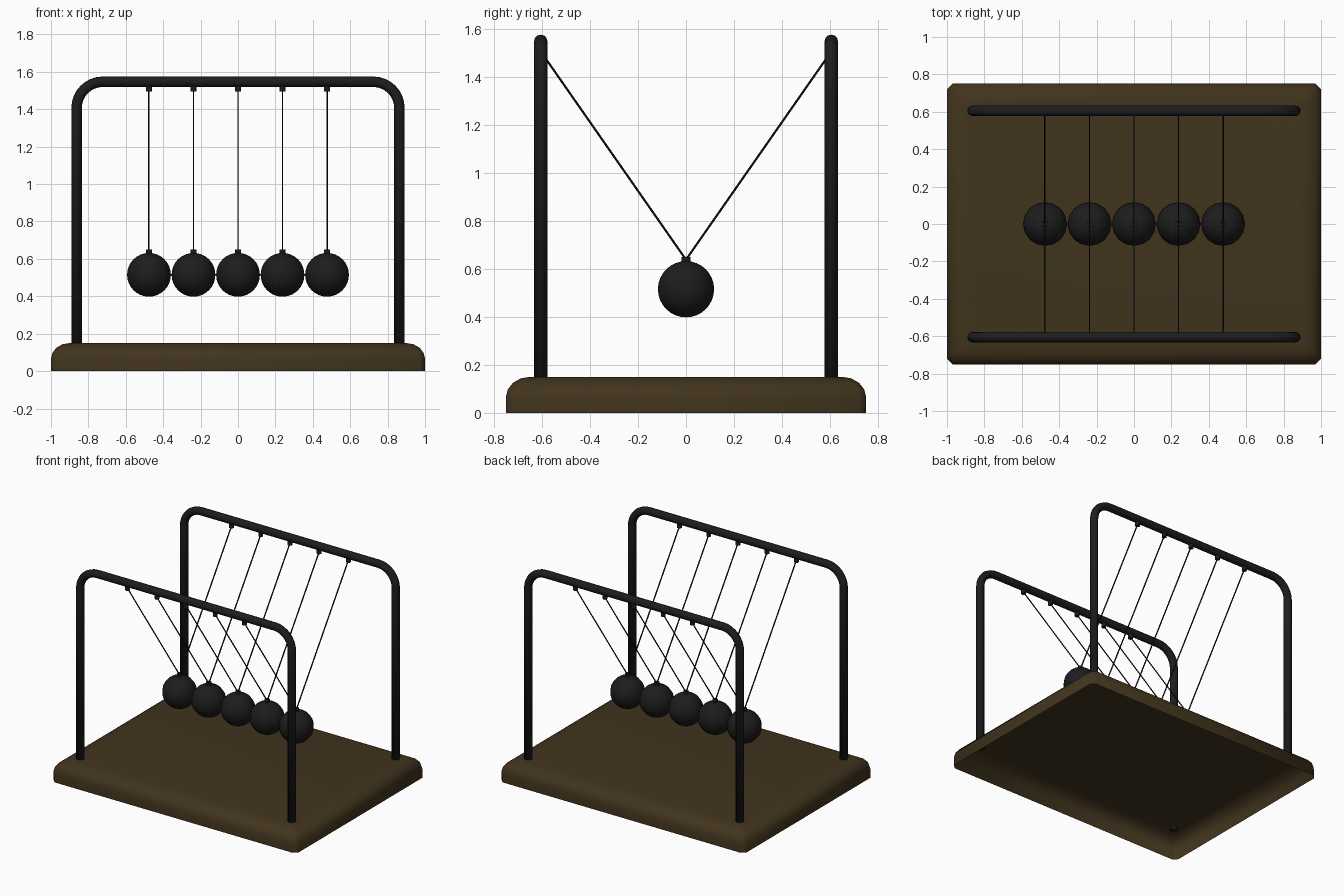
import bpy, bmesh, math
from mathutils import Vector

if "Cube" in bpy.data.objects:
    bpy.data.objects.remove(bpy.data.objects["Cube"])


def material(name, rgb):
    m = bpy.data.materials.new(name)
    m.diffuse_color = (*rgb, 1)
    m.use_nodes = True
    m.node_tree.nodes["Principled BSDF"].inputs["Base Color"].default_value = m.diffuse_color
    return m


WOOD = material("dark_wood", (0.053, 0.034, 0.0125))
METAL = material("black_metal", (0.012, 0.012, 0.012))
CORD = material("black_cord", (0.008, 0.008, 0.008))


def finish(bm, name, mat):
    me = bpy.data.meshes.new(name)
    bm.to_mesh(me)
    bm.free()
    me.materials.append(mat)
    for p in me.polygons:
        p.use_smooth = True
    ob = bpy.data.objects.new(name, me)
    bpy.context.collection.objects.link(ob)
    return ob


def rod(name, a, b, radius, sides, mat):
    a, b = Vector(a), Vector(b)
    bm = bmesh.new()
    bmesh.ops.create_cone(bm, cap_ends=True, segments=sides,
                          radius1=radius, radius2=radius, depth=(b - a).length)
    ob = finish(bm, name, mat)
    ob.location = (a + b) / 2
    ob.rotation_euler = (b - a).to_track_quat('Z', 'Y').to_euler()
    bpy.context.view_layer.objects.active = ob
    ob.select_set(True)
    bpy.ops.object.shade_smooth_by_angle(angle=math.radians(50))
    ob.select_set(False)


# Base: hollow shell, open below, clipped-corner outline with a rounded rim
def outline(bm, inset, z):
    hx, hy, c = 1 - inset, 0.75 - inset, 0.03
    pts = [(hx, hy - c), (hx - c, hy), (c - hx, hy), (-hx, hy - c),
           (-hx, c - hy), (c - hx, -hy), (hx - c, -hy), (hx, c - hy)]
    return [bm.verts.new((x, y, z)) for x, y in pts]


bm = bmesh.new()
profile = [(0, 0)]
for i in range(5):
    t = math.pi / 2 * i / 4
    profile.append((0.1 * (1 - math.cos(t)), 0.065 + 0.085 * math.sin(t)))
rings = [outline(bm, *p) for p in profile]
for lo, hi in zip(rings, rings[1:]):
    for i in range(8):
        j = (i + 1) % 8
        bm.faces.new((lo[i], lo[j], hi[j], hi[i]))
bm.faces.new(rings[-1])
finish(bm, "base", WOOD)

# Frames: tube swept along an upside-down U with rounded bends
X, TOP, BEND, R, SIDES = 0.863, 1.547, 0.14, 0.028, 12
path = [(X, 0.13)]
for i in range(9):
    t = math.pi / 2 * i / 8
    path.append((X - BEND + BEND * math.cos(t), TOP - BEND + BEND * math.sin(t)))
path += [(-x, z) for x, z in reversed(path)]
for side, y in (("front", -0.605), ("back", 0.605)):
    bm = bmesh.new()
    rings = []
    for k, (x, z) in enumerate(path):
        p0, p1 = path[max(k - 1, 0)], path[min(k + 1, len(path) - 1)]
        d = Vector((p1[0] - p0[0], 0, p1[1] - p0[1])).normalized()
        n = Vector((d.z, 0, -d.x))
        ring = []
        for s in range(SIDES):
            a = 2 * math.pi * s / SIDES
            ring.append(bm.verts.new(Vector((x, y, z)) + n * (R * math.cos(a))
                                     + Vector((0, R * math.sin(a), 0))))
        rings.append(ring)
    for r0, r1 in zip(rings, rings[1:]):
        for s in range(SIDES):
            t = (s + 1) % SIDES
            bm.faces.new((r0[s], r0[t], r1[t], r1[s]))
    bm.faces.new(rings[0][::-1])
    bm.faces.new(rings[-1])
    bmesh.ops.recalc_face_normals(bm, faces=bm.faces)
    finish(bm, side + "_frame", METAL)

# Balls with their eyelets, cords and bar clips
for i in range(5):
    x = (i - 2) * 0.238
    bm = bmesh.new()
    bmesh.ops.create_uvsphere(bm, u_segments=16, v_segments=16, radius=0.117)
    ball = finish(bm, f"ball_{i + 1}", METAL)
    ball.location = (x, 0, 0.515)
    rod(f"eyelet_{i + 1}", (x, 0, 0.62), (x, 0, 0.65), 0.018, 10, METAL)
    for side, y in (("front", -0.605), ("back", 0.605)):
        rod(f"{side}_cord_{i + 1}", (x, 0, 0.638), (x, y, 1.505), 0.0045, 6, CORD)
        rod(f"{side}_clip_{i + 1}", (x, y, 1.494), (x, y, 1.53), 0.017, 10, METAL)

# Small contact pins between neighbouring balls
for i in range(4):
    x = (i - 1.5) * 0.238
    rod(f"contact_pin_{i + 1}", (x - 0.008, 0, 0.515), (x + 0.008, 0, 0.515), 0.005, 8, METAL)
